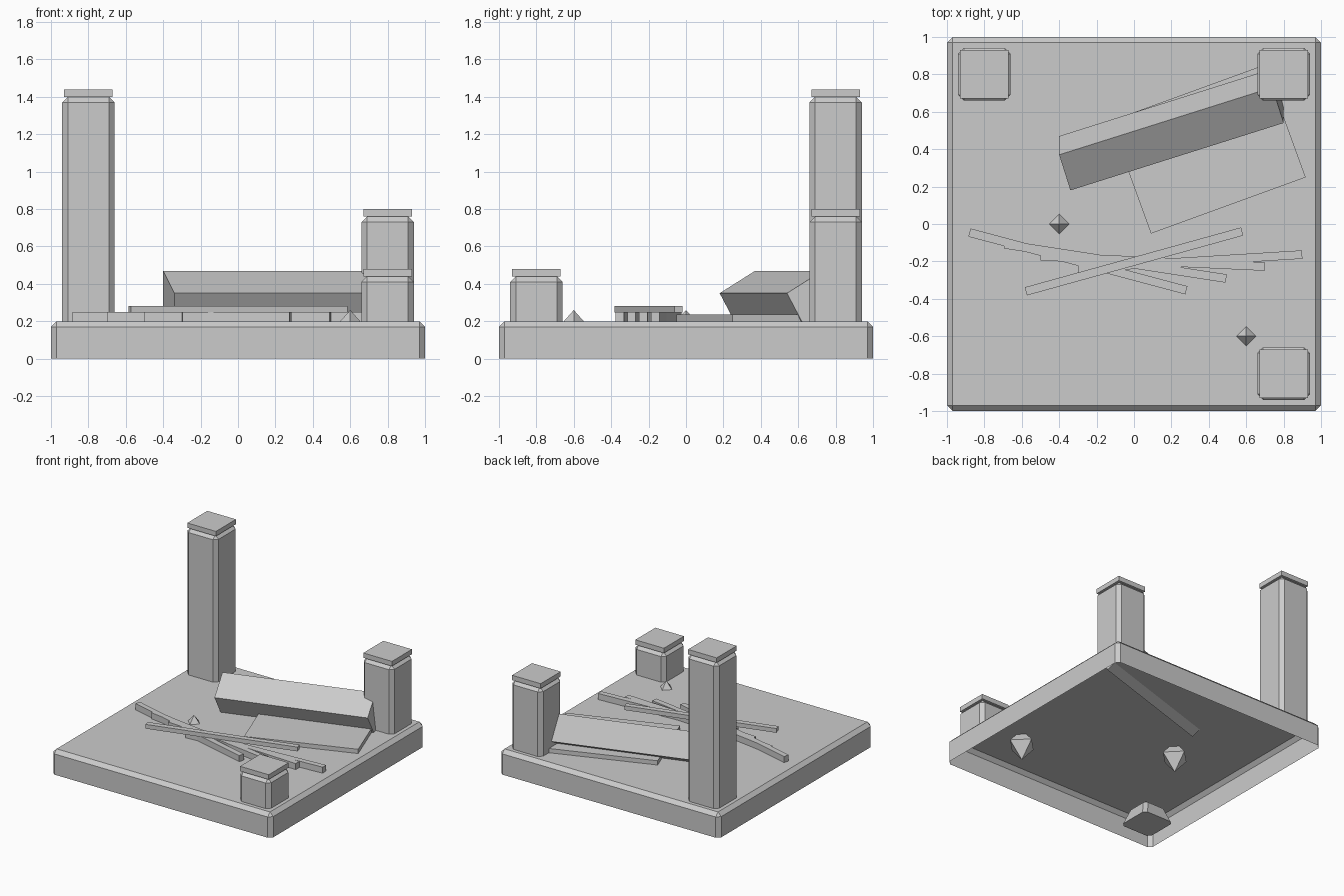
import bpy, bmesh, math
from mathutils import Vector, Matrix

cube = bpy.data.objects.get("Cube")
if cube:
    bpy.data.objects.remove(cube, do_unlink=True)

# One stone grey for the whole ruin
stone = bpy.data.materials.new("stone_grey")
stone.use_nodes = True
GREY = (0.6, 0.6, 0.6, 1)
stone.diffuse_color = GREY
stone.node_tree.nodes["Principled BSDF"].inputs["Base Color"].default_value = GREY


def finish(bm, name):
    bmesh.ops.recalc_face_normals(bm, faces=bm.faces)
    mesh = bpy.data.meshes.new(name)
    bm.to_mesh(mesh)
    bm.free()
    mesh.materials.append(stone)
    obj = bpy.data.objects.new(name, mesh)
    bpy.context.collection.objects.link(obj)
    return obj


def box(name, center, size, angle=0.0):
    bm = bmesh.new()
    bmesh.ops.create_cube(bm, size=1, matrix=Matrix.Translation(center)
                          @ Matrix.Rotation(angle, 4, 'Z') @ Matrix.Diagonal((*size, 1)))
    return finish(bm, name)


def chamfered_block(name, x, y, half, low, high, cut=0.03, top_scale=1.0):
    """Block with chamfered top and upright edges, open underneath."""
    bm = bmesh.new()
    bmesh.ops.create_cube(bm, size=1, matrix=Matrix.Translation((x, y, (low + high) / 2))
                          @ Matrix.Diagonal((2 * half, 2 * half, high - low, 1)))
    for v in bm.verts:
        if v.co.z > (low + high) / 2:
            v.co.x = x + (v.co.x - x) * top_scale
            v.co.y = y + (v.co.y - y) * top_scale
    edges = [e for e in bm.edges if max(v.co.z for v in e.verts) > low + 0.001]
    bmesh.ops.bevel(bm, geom=edges, offset=cut, segments=1, affect='EDGES', profile=0.5)
    under = [f for f in bm.faces if all(v.co.z < low + 0.001 for v in f.verts)]
    obj_faces = under if top_scale == 1.0 else []
    bmesh.ops.recalc_face_normals(bm, faces=bm.faces)
    bmesh.ops.delete(bm, geom=obj_faces, context='FACES')
    return finish(bm, name)


# Hollow floor slab
chamfered_block("floor_slab", 0, 0, 1.0, 0.0, 0.2)

# Standing pillars with flat caps
for name, x, y, top in (("tall_pillar", -0.8, 0.8, 1.4),
                        ("middle_pillar", 0.8, 0.8, 0.76),
                        ("short_pillar", 0.8, -0.8, 0.44)):
    chamfered_block(name, x, y, 0.14, 0.2, top)
    box(name + "_cap", (x, y, top + 0.02), (0.26, 0.26, 0.04))

# Sunken pillar stump hidden under the slab
chamfered_block("sunken_stump", -0.8, -0.8, 0.14, 0.05, 0.19, 0.025, 0.65)

# Fallen column, leaning with one long edge sunk in the floor
bm = bmesh.new()
bmesh.ops.create_cube(bm, size=1)
corner = Vector((-0.34, 0.18, 0.35))
along, across, down = Vector((1.14, 0.36, 0)), Vector((-0.06, 0.19, 0.12)), Vector((0, 0.1, -0.19))
for v in bm.verts:
    s = v.co + Vector((0.5, 0.5, 0.5))
    v.co = corner + along * s.x + across * s.y + down * s.z
finish(bm, "fallen_column")

# Flat panel under the column
box("fallen_panel", (0.395, 0.40, 0.2175), (0.88, 0.64, 0.035), math.radians(20))

# Fan of fallen beams, with one lying across them
for i in range(4):
    box(f"beam_{i + 1}", (-0.3 + 0.2 * i, -0.2, 0.225), (1.2, 0.045, 0.05), -0.26 + 0.107 * i)
box("cross_beam", (0, -0.2, 0.265), (1.2, 0.045, 0.035), 0.27)

# Half-buried pointed rocks
for i, (x, y) in enumerate(((-0.4, 0), (0.6, -0.6))):
    bm = bmesh.new()
    for sign in (1, -1):
        bmesh.ops.create_cone(bm, cap_ends=False, segments=4, radius1=0.115, radius2=0, depth=0.13,
                              matrix=Matrix.Translation((x, y, 0.13))
                              @ Matrix.Diagonal((1, 1, sign, 1)) @ Matrix.Translation((0, 0, 0.065)))
    bmesh.ops.remove_doubles(bm, verts=bm.verts, dist=0.001)
    finish(bm, f"pointed_rock_{i + 1}")
